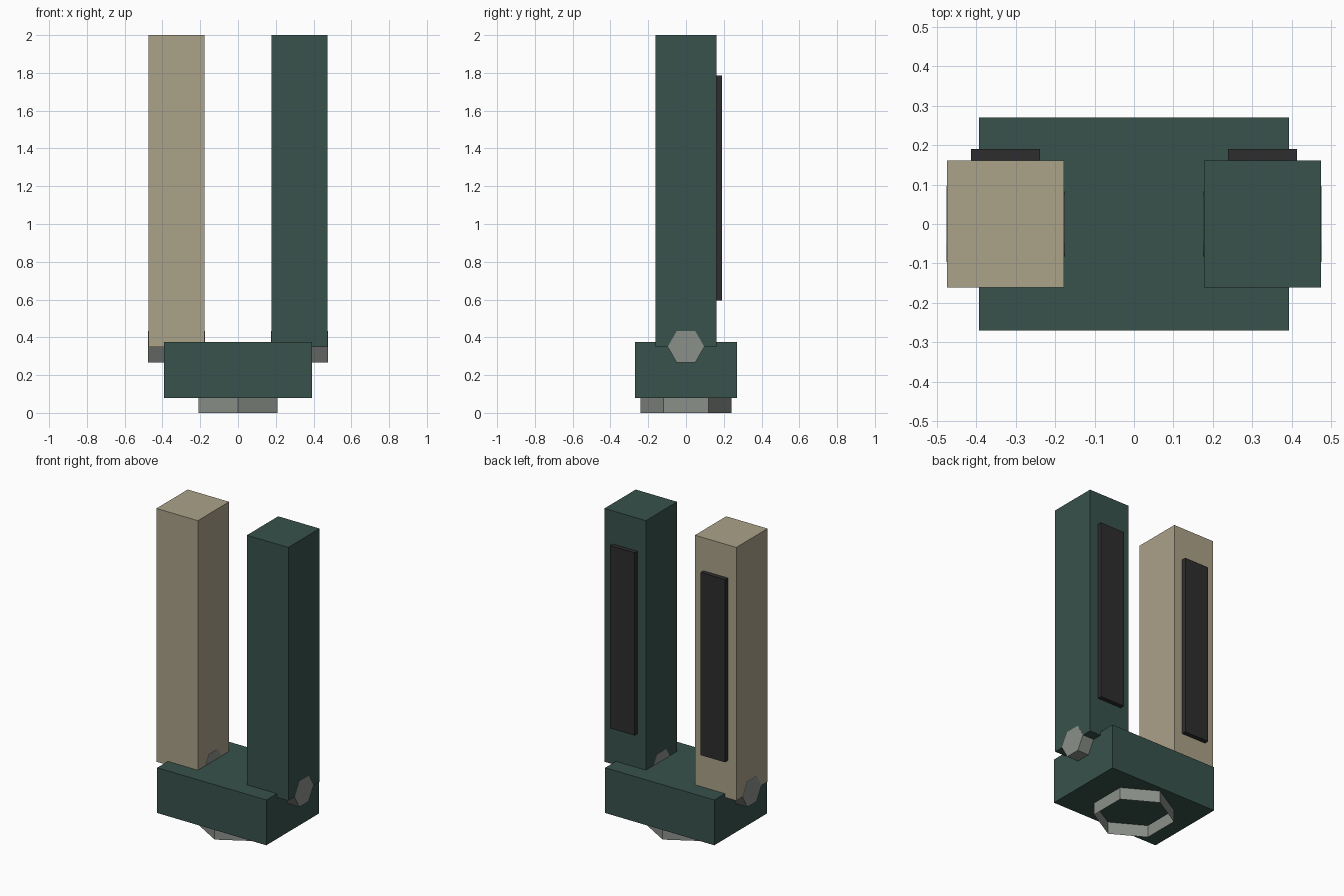
import bpy
import math

cube = bpy.data.objects.get("Cube")
if cube:
    bpy.data.objects.remove(cube, do_unlink=True)


def material(name, rgb):
    mat = bpy.data.materials.new(name)
    mat.use_nodes = True
    color = (*rgb, 1.0)
    mat.diffuse_color = color
    mat.node_tree.nodes["Principled BSDF"].inputs["Base Color"].default_value = color
    return mat


GREEN = material("dark green", (0.040, 0.084, 0.072))
BEIGE = material("beige", (0.41, 0.36, 0.25))
GREY = material("metal grey", (0.26, 0.28, 0.255))
BLACK = material("soft black", (0.027, 0.027, 0.028))


def finish(name, mat):
    obj = bpy.context.object
    obj.name = name
    obj.data.name = name
    obj.data.materials.append(mat)
    bpy.ops.object.transform_apply(location=False, rotation=True, scale=True)
    return obj


def box(name, center, size, mat):
    bpy.ops.mesh.primitive_cube_add(size=1, location=center)
    bpy.context.object.scale = size
    return finish(name, mat)


def hexagon(name, center, radius, depth, rotation, mat, fill):
    bpy.ops.mesh.primitive_cylinder_add(
        vertices=6, radius=radius, depth=depth, location=center,
        rotation=rotation, end_fill_type=fill)
    return finish(name, mat)


# Base block on an open hexagonal collar
box("base", (0, 0, 0.227), (0.786, 0.54, 0.295), GREEN)
hexagon("collar", (0, 0, 0.04), 0.24, 0.08, (0, 0, 0), GREY, 'NOTHING')

# Two uprights, each with a hinge pin and a rear pad
for side, x, mat in (("right", -0.326, BEIGE), ("left", 0.326, GREEN)):
    box(side + "_upright", (x, 0, 1.175), (0.298, 0.322, 1.65), mat)
    hexagon(side + "_hinge_pin", (x, 0, 0.35), 0.097, 0.3,
            (0, math.pi / 2, 0), GREY, 'NGON')
    box(side + "_rear_pad", (x, 0.175, 1.19), (0.176, 0.03, 1.19), BLACK)
